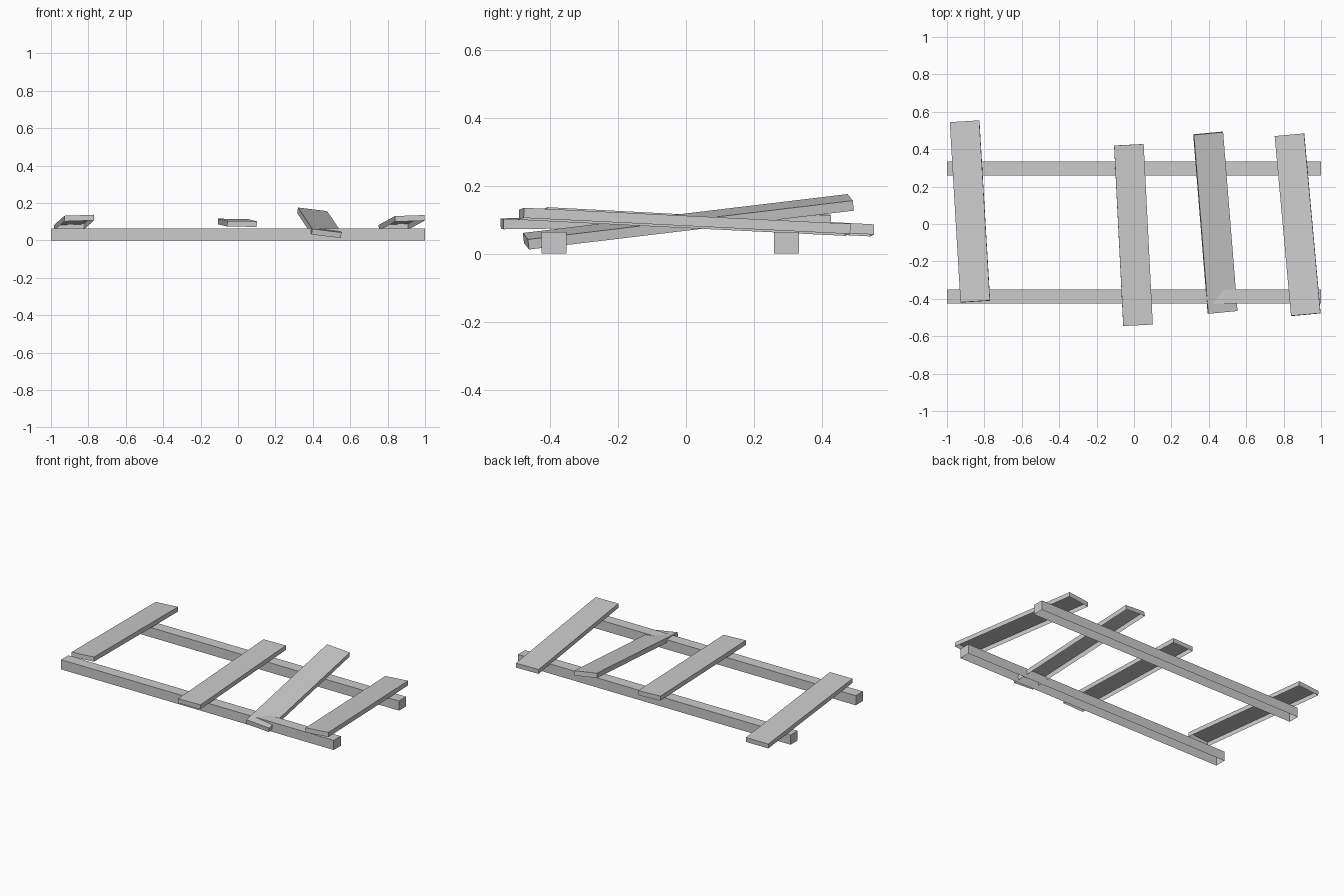
import bpy, bmesh
from math import radians
from mathutils import Matrix

if "Cube" in bpy.data.objects:
    bpy.data.objects.remove(bpy.data.objects["Cube"])


def open_box(name, size, loc, pitch=0, roll=0, yaw=0):
    """Box without an underside, centred on loc; angles in degrees."""
    bm = bmesh.new()
    bmesh.ops.create_cube(bm, size=1, matrix=Matrix.Diagonal((*size, 1)))
    bm.normal_update()
    bottom = [f for f in bm.faces if f.normal.z < -0.5]
    bmesh.ops.delete(bm, geom=bottom, context='FACES_ONLY')
    rot = (Matrix.Rotation(radians(yaw), 4, 'Z')
           @ Matrix.Rotation(radians(pitch), 4, 'X')
           @ Matrix.Rotation(radians(roll), 4, 'Y'))
    bm.transform(Matrix.Translation(loc) @ rot)
    mesh = bpy.data.meshes.new(name)
    bm.to_mesh(mesh)
    bm.free()
    obj = bpy.data.objects.new(name, mesh)
    bpy.context.collection.objects.link(obj)
    return obj


# two long rails on the ground
for name, y in (("front_rail", -0.388), ("back_rail", 0.296)):
    open_box(name, (2, 0.074, 0.064), (0, y, 0.032))

# crooked planks: x, y, pitch, roll, yaw
planks = [
    (-0.877, 0.067, -3.0, -2.0, 3.4),
    (-0.003, -0.059, 0.7, 0.8, 2.9),
    (0.435, 0.007, 6.8, 7.0, 4.6),
    (0.875, -0.004, -2.8, -2.0, 5.2),
]
for i, (x, y, pitch, roll, yaw) in enumerate(planks, 1):
    open_box(f"plank_{i}", (0.158, 0.966, 0.03), (x, y, 0.094), pitch, roll, yaw)
